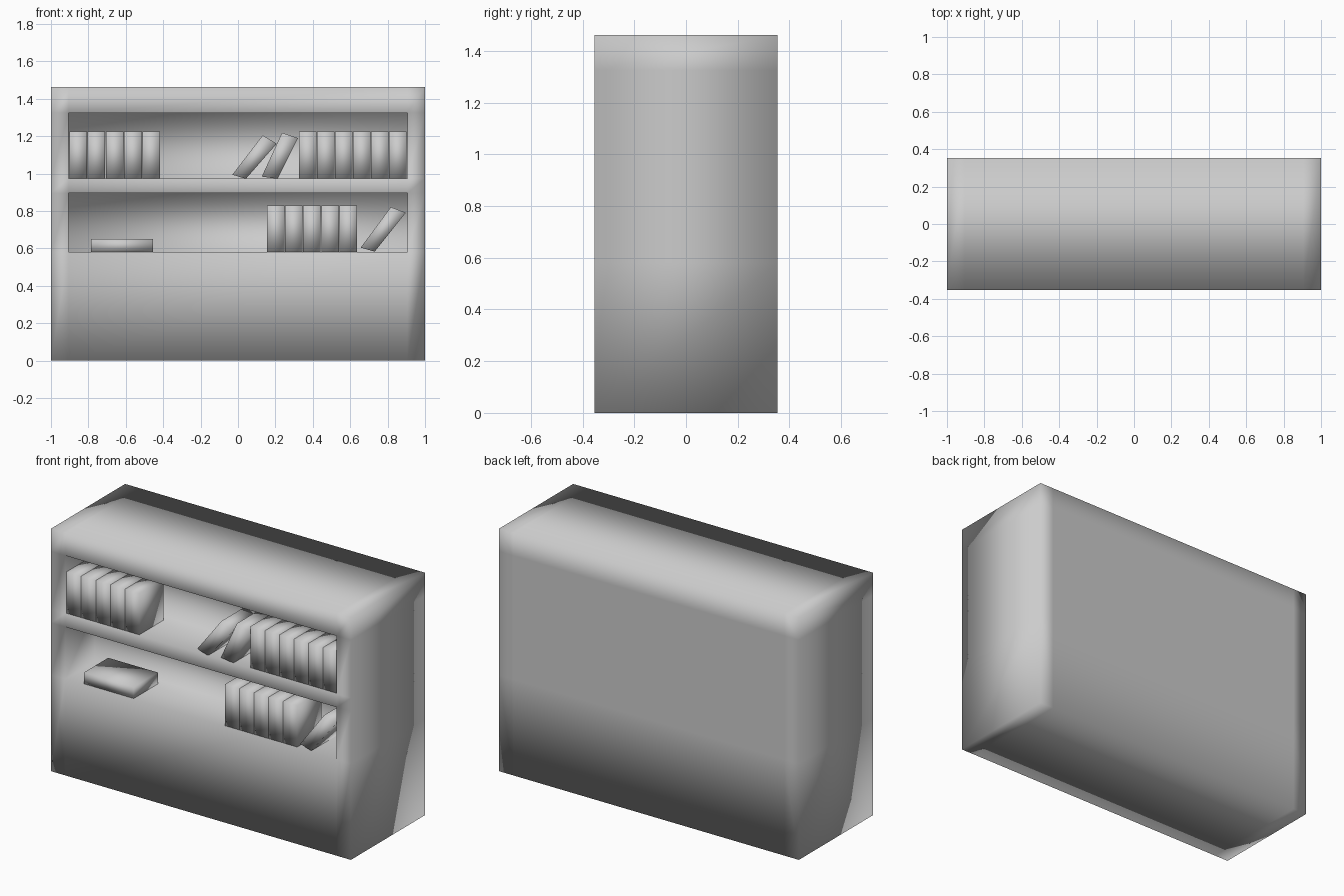
import bpy
import bmesh
from mathutils import Vector

if "Cube" in bpy.data.objects:
    bpy.data.objects.remove(bpy.data.objects["Cube"])

XS = [-1.0, -0.905, 0.905, 1.0]
ZS = [0.0, 0.58, 0.895, 0.975, 1.325, 1.462]
HALF_DEPTH = 0.353
RECESS = 0.28
BOOK_FRONT, BOOK_BACK = -0.345, -0.115


def finish(bm, name):
    bmesh.ops.recalc_face_normals(bm, faces=bm.faces[:])
    for f in bm.faces:
        f.smooth = True
    mesh = bpy.data.meshes.new(name)
    bm.to_mesh(mesh)
    bm.free()
    obj = bpy.data.objects.new(name, mesh)
    bpy.context.collection.objects.link(obj)
    return obj


def cabinet():
    # Box with edge loops along the board edges
    bm = bmesh.new()
    nx, nz = len(XS), len(ZS)
    v = {(i, s, k): bm.verts.new((XS[i], s * HALF_DEPTH, ZS[k]))
         for i in range(nx) for s in (-1, 1) for k in range(nz)}
    openings = []
    for i in range(nx - 1):
        for k in range(nz - 1):
            for s in (-1, 1):
                f = bm.faces.new([v[i, s, k], v[i + 1, s, k],
                                  v[i + 1, s, k + 1], v[i, s, k + 1]])
                if s == -1 and i == 1 and k in (1, 3):
                    openings.append(f)
        for k in (0, nz - 1):
            bm.faces.new([v[i, -1, k], v[i + 1, -1, k], v[i + 1, 1, k], v[i, 1, k]])
    for k in range(nz - 1):
        for i in (0, nx - 1):
            bm.faces.new([v[i, -1, k], v[i, 1, k], v[i, 1, k + 1], v[i, -1, k + 1]])
    bmesh.ops.recalc_face_normals(bm, faces=bm.faces[:])
    # Push the two shelf openings inward
    for f in openings:
        new = bmesh.ops.extrude_discrete_faces(bm, faces=[f])["faces"][0]
        bmesh.ops.translate(bm, verts=new.verts[:], vec=Vector((0, RECESS, 0)))
    return finish(bm, "bookcase")


def book(name, profile):
    # Front outline (x, z) extended back to the book depth
    bm = bmesh.new()
    front = [bm.verts.new((x, BOOK_FRONT, z)) for x, z in profile]
    back = [bm.verts.new((x, BOOK_BACK, z)) for x, z in profile]
    bm.faces.new(front)
    bm.faces.new(back[::-1])
    n = len(profile)
    for i in range(n):
        j = (i + 1) % n
        bm.faces.new([front[i], back[i], back[j], front[j]])
    return finish(bm, name)


def rect(x0, x1, z0, z1):
    return [(x0, z0), (x1, z0), (x1, z1), (x0, z1)]


def book_row(name, x0, x1, z, count):
    pitch = (x1 - x0) / count
    for i in range(count):
        a = x0 + i * pitch
        book(f"{name}_{i + 1}", rect(a + 0.001, a + pitch - 0.002, z, z + 0.25))


cabinet()

# Upright books
book_row("upper_left_book", -0.903, -0.415, 0.975, 5)
book_row("upper_right_book", 0.325, 0.903, 0.975, 6)
book_row("lower_book", 0.154, 0.638, 0.58, 5)

# Lying book
book("lying_book", rect(-0.785, -0.454, 0.581, 0.65))

# Leaning books
book("leaning_book_1", [(-0.03, 0.994), (0.042, 0.972), (0.207, 1.16), (0.132, 1.205)])
book("leaning_book_2", [(0.127, 0.984), (0.212, 0.972), (0.32, 1.19), (0.235, 1.218)])
book("leaning_book_3", [(0.656, 0.604), (0.731, 0.583), (0.897, 0.791), (0.817, 0.821)])
